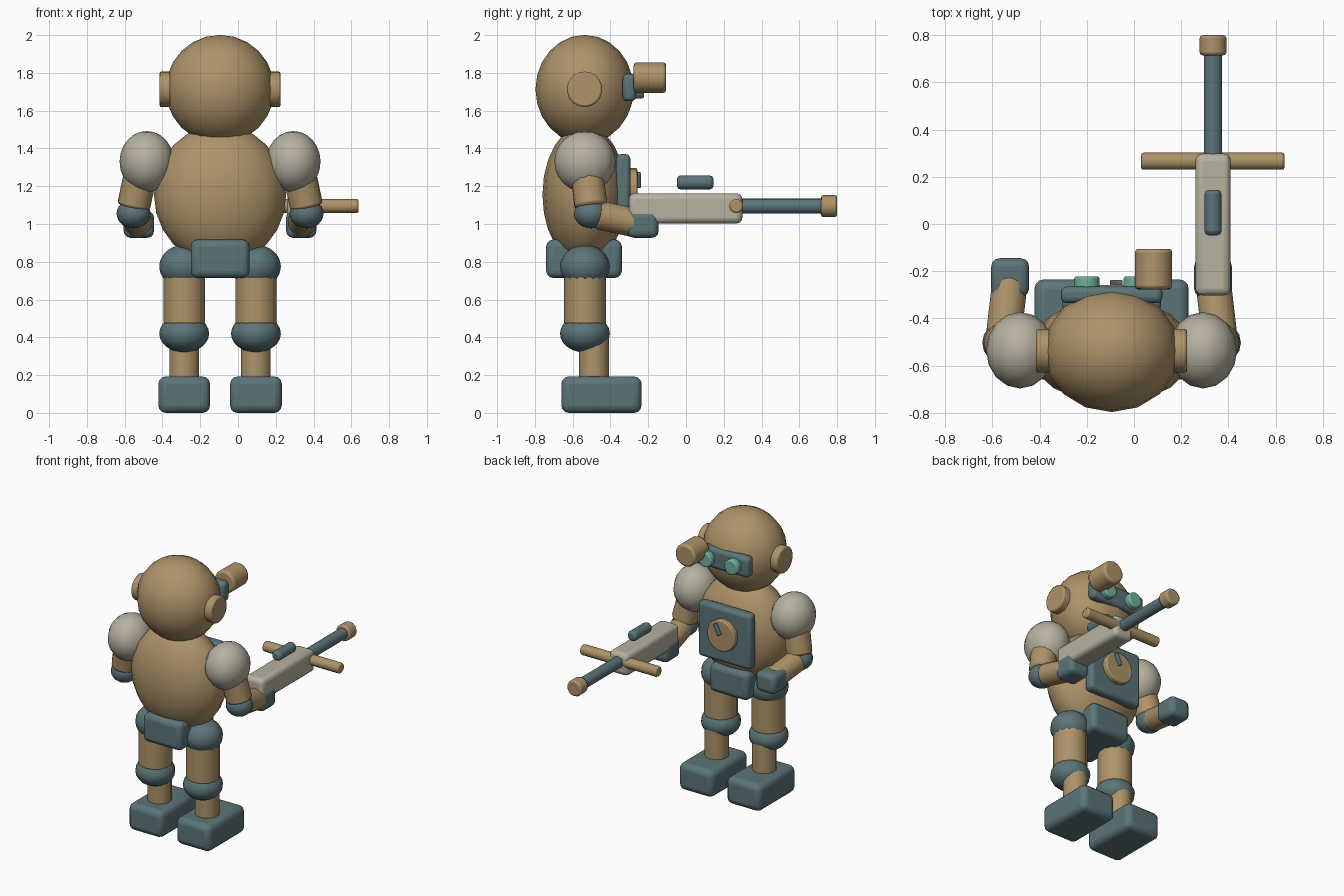
import bpy, math
from mathutils import Vector

if "Cube" in bpy.data.objects:
    bpy.data.objects.remove(bpy.data.objects["Cube"])

CX, CY = -0.095, -0.535          # body axis


def material(name, color):
    m = bpy.data.materials.new(name)
    m.diffuse_color = (*color, 1)
    m.use_nodes = True
    m.node_tree.nodes["Principled BSDF"].inputs["Base Color"].default_value = m.diffuse_color
    return m


TAN = material("tan brass", (0.42, 0.29, 0.14))
TEAL = material("slate teal", (0.105, 0.175, 0.19))
IVORY = material("pale grey", (0.47, 0.44, 0.35))
GLASS = material("green glass", (0.16, 0.43, 0.33))


def finish(name, mat, bevel=0, segments=2, angle=50):
    o = bpy.context.object
    o.name = name
    o.data.materials.append(mat)
    bpy.ops.object.transform_apply(location=False, rotation=False, scale=True)
    if bevel:
        b = o.modifiers.new("bevel", "BEVEL")
        b.width, b.segments = bevel, segments
        b.limit_method, b.angle_limit = "ANGLE", math.radians(angle)
    bpy.ops.object.shade_smooth_by_angle(angle=math.radians(40))
    return o


def ball(name, mat, loc, radii):
    bpy.ops.mesh.primitive_uv_sphere_add(segments=16, ring_count=12, location=loc)
    bpy.context.object.scale = radii
    return finish(name, mat)


def rod(name, mat, a, b, r, bevel=0.015, sides=14):
    a, b = Vector(a), Vector(b)
    d = b - a
    bpy.ops.mesh.primitive_cylinder_add(vertices=sides, radius=r, depth=d.length, location=(a + b) / 2)
    bpy.context.object.rotation_euler = d.to_track_quat("Z", "Y").to_euler()
    return finish(name, mat, bevel)


def box(name, mat, lo, hi, bevel=0.03, tilt=(0, 0, 0)):
    lo, hi = Vector(lo), Vector(hi)
    bpy.ops.mesh.primitive_cube_add(size=1, location=(lo + hi) / 2, rotation=tilt)
    bpy.context.object.scale = hi - lo
    return finish(name, mat, bevel, 3)


# Head and torso
ball("head", TAN, (CX, -0.537, 1.713), (0.288, 0.26, 0.288))
ball("torso", TAN, (CX, -0.538, 1.155), (0.35, 0.222, 0.37))
box("belt", TEAL, (CX - 0.155, -0.74, 0.715), (CX + 0.155, -0.34, 0.917), 0.035)

# Goggles and scope
box("visor", TEAL, (CX - 0.215, -0.335, 1.65), (CX + 0.215, -0.265, 1.795), 0.025)
for side, label in ((-1, "left"), (1, "right")):
    x = CX + side * 0.105
    rod(label + "_lens", GLASS, (x, -0.29, 1.72), (x, -0.222, 1.72), 0.055, 0.01)
rod("scope", TAN, (0.083, -0.277, 1.775), (0.083, -0.105, 1.775), 0.081)

# Chest panel with dial
box("chest_panel", TEAL, (CX - 0.21, -0.37, 0.975), (CX + 0.21, -0.295, 1.37), 0.025)
rod("dial", TAN, (CX, -0.31, 1.185), (CX, -0.258, 1.185), 0.112, 0.008, 18)
box("dial_pointer", TEAL, (-0.087, -0.262, 1.19), (-0.063, -0.237, 1.275), 0.006,
    (0, math.radians(25), 0))

# Paired parts, mirrored about the body axis
for s, label in ((-1, "left_"), (1, "right_")):
    def p(x, y, z):
        return (CX + s * x, y, z)

    rod(label + "ear_disc", TAN, p(0.26, -0.537, 1.713), p(0.32, -0.537, 1.713), 0.094, 0.01, 18)

    # Arm
    ball(label + "shoulder", IVORY, p(0.388, CY, 1.33), (0.144, 0.162, 0.162))
    rod(label + "upper_arm", TAN, p(0.41, -0.53, 1.32), p(0.458, -0.503, 1.09), 0.088)
    ball(label + "elbow", TEAL, p(0.458, -0.503, 1.055), (0.09, 0.09, 0.078))
    rod(label + "forearm", TAN, p(0.457, -0.47, 1.05), p(0.43, -0.24, 1.0), 0.077)
    x = CX + s * 0.43
    box(label + "hand", TEAL, (x - 0.08, -0.31, 0.927), (x + 0.08, -0.145, 1.07), 0.035)

    # Leg
    ball(label + "hip", TEAL, p(0.19, CY, 0.775), (0.132, 0.132, 0.115))
    rod(label + "thigh", TAN, p(0.19, CY, 0.46), p(0.19, CY, 0.76), 0.112, 0.02)
    ball(label + "knee", TEAL, p(0.19, CY, 0.42), (0.132, 0.132, 0.1))
    rod(label + "shin", TAN, p(0.19, -0.487, 0.17), p(0.19, -0.487, 0.43), 0.08)
    x = CX + s * 0.19
    box(label + "foot", TEAL, (x - 0.137, -0.66, 0), (x + 0.137, -0.235, 0.193), 0.04)

# Rifle
GX, GZ = 0.335, 1.095
box("gun_body", IVORY, (GX - 0.075, -0.303, 1.003), (GX + 0.075, 0.298, 1.162), 0.03)
rod("gun_barrel", TEAL, (GX, 0.27, GZ), (GX, 0.74, GZ), 0.04, 0.005)
rod("gun_muzzle", TAN, (GX, 0.715, GZ), (GX, 0.8, GZ), 0.058, 0.012)
rod("gun_crossbar", TAN, (0.03, 0.266, GZ), (0.638, 0.266, GZ), 0.037, 0.01)
rod("gun_sight", TEAL, (GX, -0.048, 1.22), (GX, 0.145, 1.22), 0.037, 0.018)
